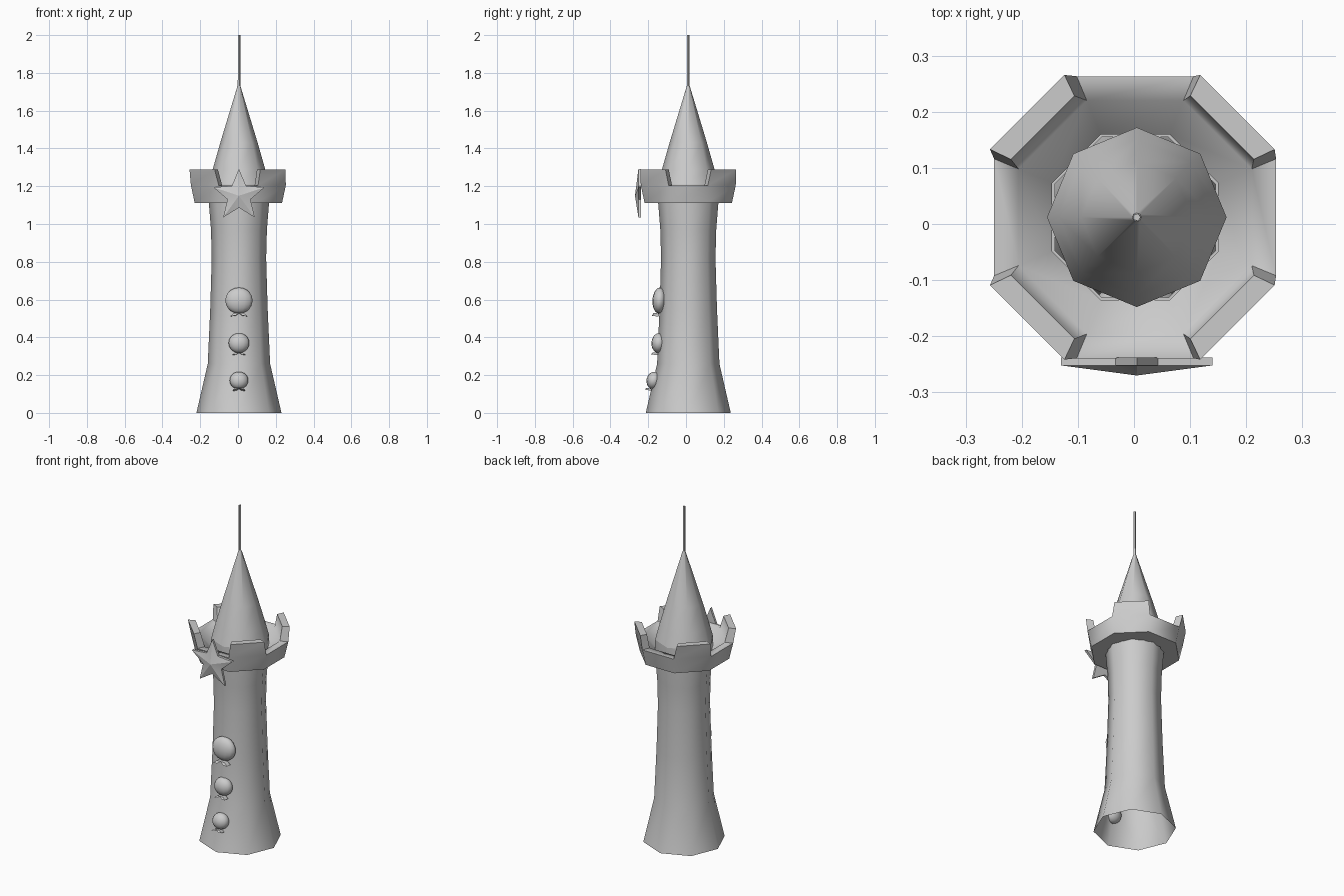
import bpy, bmesh
from math import sin, cos, pi, radians
from mathutils import Matrix, Vector

if "Cube" in bpy.data.objects:
    bpy.data.objects.remove(bpy.data.objects["Cube"])

CX, CY = 0.005, 0.012   # tower axis


def finish(name, bm, angle=60):
    bmesh.ops.recalc_face_normals(bm, faces=bm.faces)
    me = bpy.data.meshes.new(name)
    bm.to_mesh(me)
    bm.free()
    ob = bpy.data.objects.new(name, me)
    bpy.context.collection.objects.link(ob)
    bpy.ops.object.select_all(action='DESELECT')
    ob.select_set(True)
    bpy.context.view_layer.objects.active = ob
    bpy.ops.object.shade_smooth_by_angle(angle=radians(angle))
    return ob


def ring(bm, r, z, n=8, turn=0.0):
    return [bm.verts.new((CX + r * cos(2 * pi * i / n + turn),
                          CY + r * sin(2 * pi * i / n + turn), z)) for i in range(n)]


def bridge(bm, a, b):
    n = len(a)
    for i in range(n):
        j = (i + 1) % n
        bm.faces.new((a[i], a[j], b[j], b[i]))


def lathe(name, profile, n=8, cap_top=False):
    bm = bmesh.new()
    rings = [ring(bm, r, z, n) for r, z in profile]
    for a, b in zip(rings, rings[1:]):
        bridge(bm, a, b)
    if cap_top:
        bm.faces.new(rings[-1])
    return finish(name, bm)


# Eight-sided shaft, roof cone and mast
lathe("tower_shaft", [(0.225, 0), (0.165, 0.26), (0.152, 0.55), (0.144, 0.82),
                      (0.148, 0.97), (0.160, 1.12), (0.160, 1.21)])
lathe("roof_cone", [(0.160, 1.21), (0.139, 1.29), (0.099, 1.43), (0.008, 1.73)], cap_top=True)
lathe("mast", [(0.008, 1.71), (0.007, 2.0)], n=5, cap_top=True)

# Battlement crown: octagonal wall with raised blocks on the diagonal sides
bm = bmesh.new()
CORNER = pi / 8
low_in = ring(bm, 0.155, 1.11, turn=CORNER)
low_out = ring(bm, 0.250, 1.11, turn=CORNER)
mid_out = ring(bm, 0.272, 1.205, turn=CORNER)
mid_in = ring(bm, 0.225, 1.205, turn=CORNER)
floor = ring(bm, 0.160, 1.14, turn=CORNER)
for a, b in ((low_in, low_out), (low_out, mid_out), (mid_in, floor)):
    bridge(bm, a, b)
for k in range(8):
    j = (k + 1) % 8
    base = [mid_out[k], mid_out[j], mid_in[j], mid_in[k]]
    if k % 2:
        bm.faces.new(base)
        continue
    mid = pi / 4 * (k + 1)
    top = []
    for r, s in ((0.281, -1), (0.281, 1), (0.240, 1), (0.240, -1)):
        a = mid + s * radians(19.5)
        top.append(bm.verts.new((r * cos(a), CY + r * sin(a), 1.288)))
    bridge(bm, base, top)
    bm.faces.new(top)
crown = finish("battlement_crown", bm, 50)
crown.location.x = -0.003

# Five-pointed star on the crown front, raised in the middle
bm = bmesh.new()
front, back = [], []
for i in range(10):
    r = 0.064 if i % 2 else 0.142
    a = pi / 2 + i * pi / 5
    x, z = 0.005 + r * cos(a), 1.15 + r * sin(a)
    front.append(bm.verts.new((x, -0.252, z)))
    back.append(bm.verts.new((x, -0.238, z)))
bridge(bm, front, back)
bm.faces.new(back)
tip = bm.verts.new((0.005, -0.270, 1.15))
for i in range(10):
    bm.faces.new((front[i], front[(i + 1) % 10], tip))
finish("star", bm, 20)

# Three domed buttons, each with two small leaves underneath
for n, (z, r, y, tilt) in enumerate(((0.595, 0.074, -0.140, 3), (0.37, 0.056, -0.145, 4),
                                     (0.172, 0.050, -0.171, 12))):
    bm = bmesh.new()
    bmesh.ops.create_uvsphere(bm, u_segments=14, v_segments=10, radius=1)
    for v in bm.verts:
        v.co = Vector((v.co.x * r, v.co.y * 0.038, v.co.z * r * 0.93))
    for s in (-1, 1):
        pts = [(0, -0.028, -0.93), (0.35 * s, -0.028, -0.92),
               (0.62 * s, -0.034, -1.14), (0.25 * s, -0.036, -1.10)]
        f = [bm.verts.new((px * r, py, pz * r)) for px, py, pz in pts]
        b = [bm.verts.new((px * r, 0.0, pz * r)) for px, py, pz in pts]
        bridge(bm, f, b)
        bm.faces.new(f)
        bm.faces.new(b)
    bm.transform(Matrix.Translation((CX, y, z)) @ Matrix.Rotation(-radians(tilt), 4, 'X'))
    finish("button_%d" % (n + 1), bm, 50)
